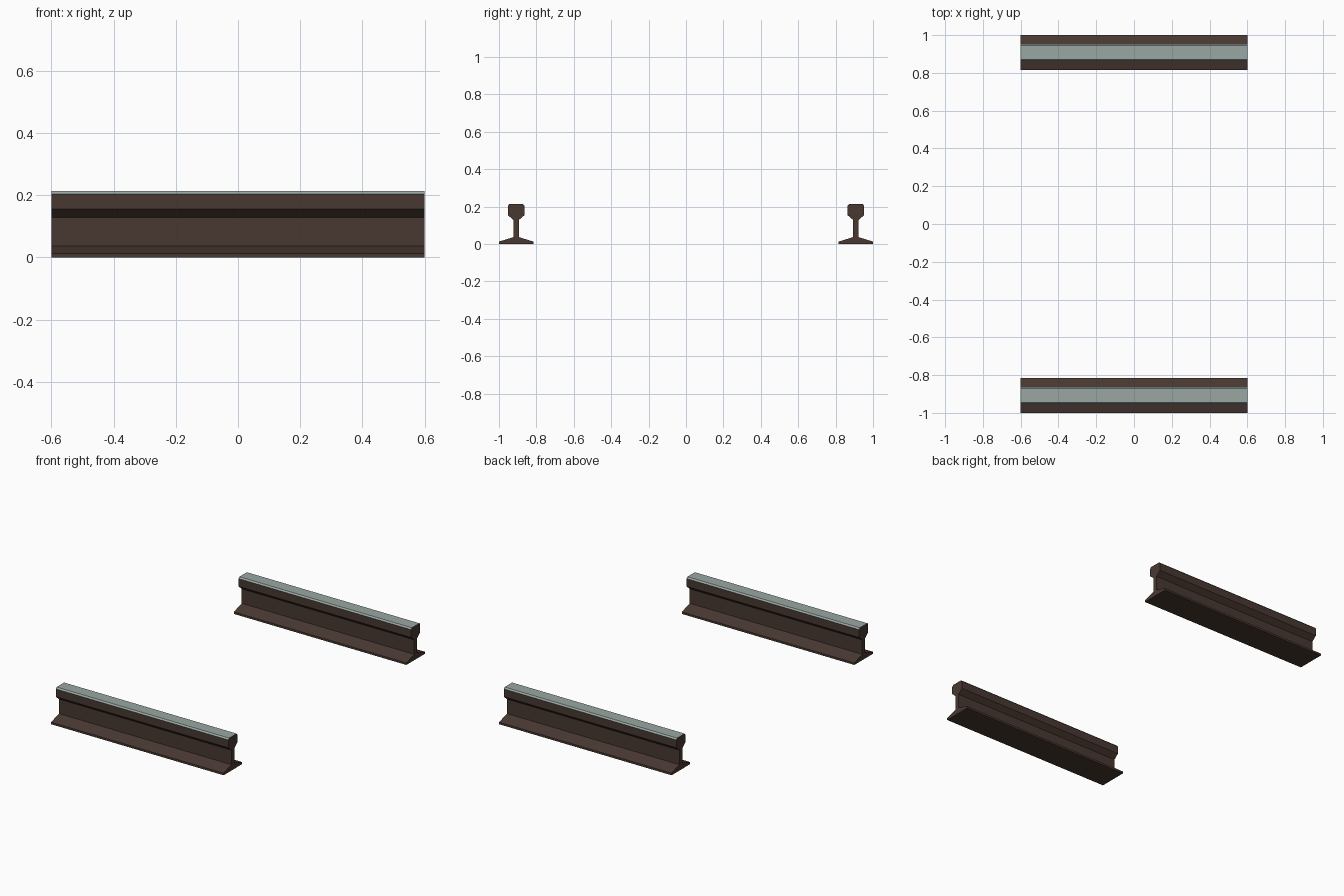
import bpy, bmesh

if "Cube" in bpy.data.objects:
    bpy.data.objects.remove(bpy.data.objects["Cube"])

LENGTH = 1.2
CENTRE_Y = 0.908


def material(name, rgb):
    m = bpy.data.materials.new(name)
    m.diffuse_color = (*rgb, 1.0)
    m.use_nodes = True
    m.node_tree.nodes["Principled BSDF"].inputs["Base Color"].default_value = m.diffuse_color
    return m


rust = material("dark_rust", (0.066, 0.040, 0.031))
steel = material("polished_steel", (0.32, 0.39, 0.36))

# Half cross-section of a rail: foot, web, head (offset from centre, height)
HALF = [(0.092, 0.0), (0.092, 0.013), (0.014, 0.037), (0.014, 0.128),
        (0.045, 0.155), (0.045, 0.204), (0.037, 0.213)]
PROFILE = HALF + [(-y, z) for y, z in reversed(HALF)]


def make_rail(name, y0):
    bm = bmesh.new()
    # Extrude the profile along x
    cap = bm.faces.new([bm.verts.new((-LENGTH / 2, y, z)) for y, z in PROFILE])
    out = bmesh.ops.extrude_face_region(bm, geom=[cap], use_keep_orig=True)
    moved = [v for v in out["geom"] if isinstance(v, bmesh.types.BMVert)]
    bmesh.ops.translate(bm, verts=moved, vec=(LENGTH, 0, 0))
    bmesh.ops.recalc_face_normals(bm, faces=bm.faces[:])
    # Worn running surface: upward faces at the top of the head
    for f in bm.faces:
        top = f.normal.z > 0.3 and f.calc_center_median().z > 0.2
        f.material_index = 1 if top else 0
    mesh = bpy.data.meshes.new(name)
    bm.to_mesh(mesh)
    bm.free()
    mesh.materials.append(rust)
    mesh.materials.append(steel)
    ob = bpy.data.objects.new(name, mesh)
    ob.location.y = y0
    bpy.context.collection.objects.link(ob)


# Front and back rails
make_rail("front_rail", -CENTRE_Y)
make_rail("back_rail", CENTRE_Y)
